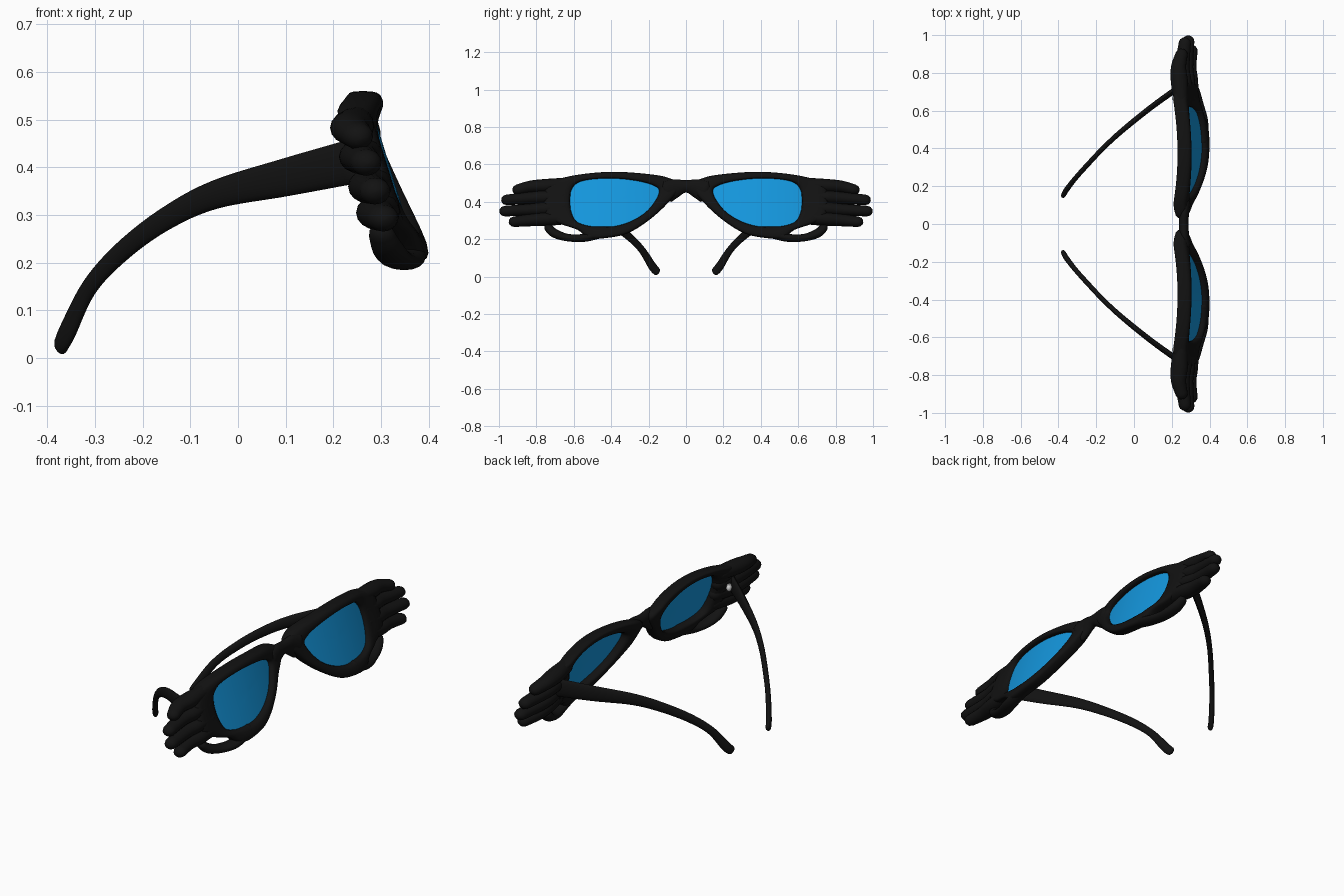
import bpy
from math import sin, cos, pi, copysign
from mathutils import Vector

if "Cube" in bpy.data.objects:
    bpy.data.objects.remove(bpy.data.objects["Cube"])


def material(name, rgb):
    m = bpy.data.materials.new(name)
    m.diffuse_color = (*rgb, 1)
    m.use_nodes = True
    m.node_tree.nodes["Principled BSDF"].inputs["Base Color"].default_value = m.diffuse_color
    return m


black = material("black_plastic", (0.006, 0.006, 0.006))
blue = material("blue_lens", (0.007, 0.31, 0.73))


def face_x(y, z):
    """Tilted, gently bowed front surface that the lens and frame follow."""
    return 0.319 - 0.306 * (z - 0.4) - 0.025 * min(1.3, ((abs(y) - 0.38) / 0.24) ** 2)


def spline(pts, steps, closed=False):
    """Catmull-Rom resampling of points of any dimension."""
    pts = [Vector(p) for p in pts]
    n, out = len(pts), []
    pick = (lambda i: pts[i % n]) if closed else (lambda i: pts[max(0, min(n - 1, i))])
    for i in range(n if closed else n - 1):
        a, b, c, d = (pick(i + k) for k in (-1, 0, 1, 2))
        for s in range(steps):
            t = s / steps
            out.append(0.5 * (2 * b + (c - a) * t + (2 * a - 5 * b + 4 * c - d) * t * t
                              + (3 * b - a - 3 * c + d) * t ** 3))
    return out if closed else out + [pts[-1]]


def make(name, verts, faces, mat, mirror=True):
    me = bpy.data.meshes.new(name)
    me.from_pydata(verts, [], faces)
    ob = bpy.data.objects.new(name, me)
    bpy.context.collection.objects.link(ob)
    if mat:
        me.materials.append(mat)
    if mirror:
        mod = ob.modifiers.new("mirror", 'MIRROR')
        mod.use_axis = (False, True, False)
        mod.use_mirror_merge = False
    bpy.ops.object.select_all(action='DESELECT')
    bpy.context.view_layer.objects.active = ob
    ob.select_set(True)
    bpy.ops.object.mode_set(mode='EDIT')
    bpy.ops.mesh.select_all(action='SELECT')
    bpy.ops.mesh.normals_make_consistent(inside=False)
    bpy.ops.object.mode_set(mode='OBJECT')
    bpy.ops.object.shade_smooth_by_angle(angle=0.9)
    return ob


def tube(name, path, radii, mat=black, mirror=True, sides=16):
    """Round-ended tube with (sideways, upward) radii along a path."""
    pts = spline(path, 6)
    rad = [r for r in spline([(*r, 0) for r in radii], 6)]
    secs, last = [], len(pts) - 1
    for i, p in enumerate(pts):
        tan = (pts[min(i + 1, last)] - pts[max(i - 1, 0)]).normalized()
        side = tan.cross(Vector((0, 0, 1))).normalized()
        up = side.cross(tan)
        caps = [(0, 1)]
        if i == 0:
            caps = [(-sin(a), cos(a)) for a in (1.5, 1.1, 0.6, 0)]
        elif i == last:
            caps = [(sin(a), cos(a)) for a in (0, 0.6, 1.1, 1.5)]
        for shift, k in caps:
            c = p + tan * shift * min(rad[i].x, rad[i].y)
            secs.append([c + side * cos(j * 2 * pi / sides) * rad[i].x * k
                         + up * sin(j * 2 * pi / sides) * rad[i].y * k for j in range(sides)])
    verts = [v for s in secs for v in s]
    m = len(secs)
    faces = [(i * sides + j, i * sides + (j + 1) % sides, (i + 1) * sides + (j + 1) % sides,
              (i + 1) * sides + j) for i in range(m - 1) for j in range(sides)]
    faces += [tuple(range(sides)), tuple(range((m - 1) * sides, m * sides))]
    return make(name, verts, faces, mat, mirror)


# Matched (y, z) outlines of the frame and the lens opening
outer = [(.03, .485), (.10, .53), (.22, .55), (.38, .56), (.52, .552), (.65, .53), (.74, .495),
         (.76, .41), (.75, .33), (.68, .285), (.58, .25), (.52, .205), (.42, .207), (.31, .232),
         (.20, .30), (.10, .39)]
inner = [(.145, .455), (.165, .482), (.24, .507), (.36, .523), (.48, .522), (.57, .505),
         (.61, .465), (.62, .40), (.61, .34), (.585, .295), (.53, .273), (.47, .268),
         (.38, .27), (.29, .298), (.215, .345), (.165, .405)]
out_c, in_c = spline(outer, 5, True), spline(inner, 5, True)
n = len(out_c)

# Lens rims with a rounded cross-section
K = 16
soft = lambda v: copysign(abs(v) ** 0.65, v)
verts = []
for o, q in zip(out_c, in_c):
    for k in range(K):
        a = 2 * pi * k / K
        p = q.lerp(o, 0.5 - 0.5 * soft(cos(a)))
        verts.append((face_x(p.x, p.y) - 0.008 + 0.036 * soft(sin(a)), p.x, p.y))
faces = [(i * K + k, i * K + (k + 1) % K, (i + 1) % n * K + (k + 1) % K, (i + 1) % n * K + k)
         for i in range(n) for k in range(K)]
make("lens_rim", verts, faces, black)

# Curved lenses
mid = Vector((.38, .40))
R = 6
verts = [(face_x(*mid), *mid)]
for r in range(1, R + 1):
    for q in in_c:
        p = mid.lerp(q, r / R * 1.03)
        verts.append((face_x(p.x, p.y), p.x, p.y))
faces = [(0, 1 + i, 1 + (i + 1) % n) for i in range(n)]
faces += [(1 + r * n + i, 1 + (r + 1) * n + i, 1 + (r + 1) * n + (i + 1) % n, 1 + r * n + (i + 1) % n)
          for r in range(R - 1) for i in range(n)]
make("lens", verts, faces, blue)

# Nose bridge
tube("bridge", [(.272, -.10, .455), (.265, -.05, .474), (.263, 0, .482), (.265, .05, .474),
                (.272, .10, .455)],
     [(.028, .06), (.026, .048), (.025, .033), (.026, .048), (.028, .06)], mirror=False)

# Four fingers fanning out at each side
for i, (z0, z1, z2, tip) in enumerate([(.492, .48, .465, .90), (.43, .42, .41, .96),
                                       (.37, .357, .35, .97), (.315, .302, .293, .92)]):
    mids = [(.65, z0, -.01), (.75, z0 * .4 + z1 * .6, -.02), (.83, z1, -.026), (tip, z2, -.014)]
    tube(f"finger_{i + 1}", [(face_x(y, z) + d, y, z) for y, z, d in mids],
         [(.036, .036), (.045, .037), (.04, .033), (.032, .028)])

# Thumb looping under the palm
thumb = [(.44, .24, -.008), (.54, .208, -.01), (.63, .208, -.018), (.70, .23, -.024), (.735, .26, -.028)]
tube("thumb", [(face_x(y, z) + d, y, z) for y, z, d in thumb],
     [(.034, .03), (.036, .022), (.036, .02), (.034, .024), (.028, .022)])

# Curved temple arms
tube("temple_arm", [(.24, .725, .412), (.10, .625, .379), (-.05, .505, .342), (-.155, .41, .29),
                    (-.245, .315, .222), (-.312, .24, .148), (-.358, .18, .055), (-.372, .155, .026)],
     [(.016, .047), (.015, .04), (.014, .03), (.013, .025), (.013, .022), (.013, .02),
      (.014, .024), (.013, .022)])

# Small grey hinges
tube("hinge", [(.215, .665, .412), (.225, .68, .412), (.245, .69, .412)],
     [(.014, .018), (.014, .018), (.014, .018)], mat=None, sides=8)
